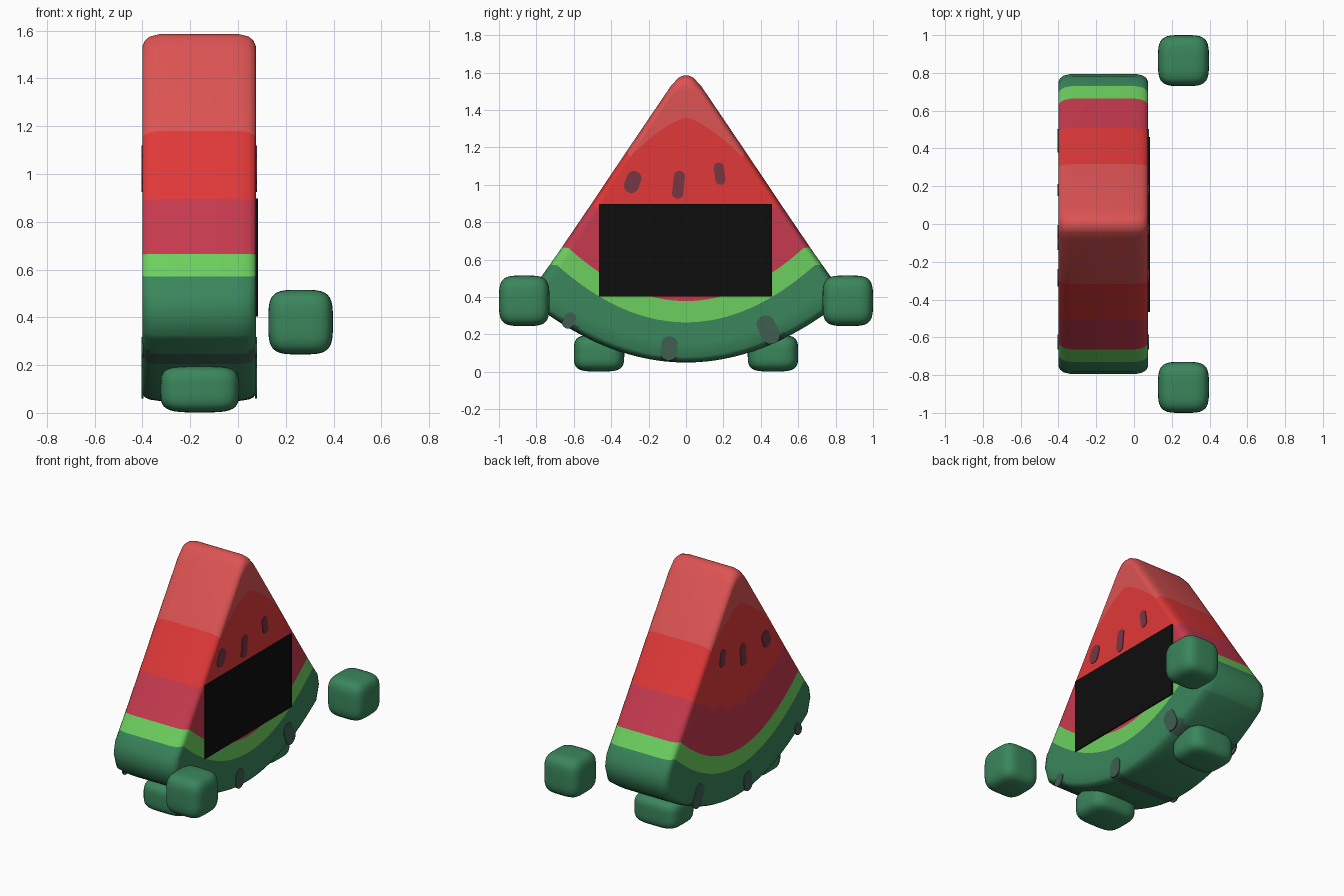
import bpy, bmesh, math
from mathutils import Matrix, Vector

cube = bpy.data.objects.get("Cube")
if cube:
    bpy.data.objects.remove(cube, do_unlink=True)


def material(name, *rgb):
    lin = [((c / 255 + 0.055) / 1.055) ** 2.4 if c > 10 else c / 255 / 12.92 for c in rgb]
    m = bpy.data.materials.new(name)
    m.use_nodes = True
    m.diffuse_color = (*lin, 1)
    m.node_tree.nodes["Principled BSDF"].inputs["Base Color"].default_value = (*lin, 1)
    return m


RIND = material("rind green", 58, 134, 92)
PITH = material("light green", 108, 208, 95)
CRIMSON = material("crimson flesh", 198, 58, 78)
RED = material("red flesh", 225, 56, 56)
SALMON = material("salmon tip", 221, 83, 83)
STRIPE = material("rind stripe", 62, 94, 82)
SEED = material("seed plum", 118, 55, 68)
BLACK = material("panel black", 13, 13, 13)


def finish(bm, name, mats, angle=40):
    bmesh.ops.recalc_face_normals(bm, faces=bm.faces)
    me = bpy.data.meshes.new(name)
    bm.to_mesh(me)
    bm.free()
    for m in mats:
        me.materials.append(m)
    ob = bpy.data.objects.new(name, me)
    bpy.context.collection.objects.link(ob)
    bpy.ops.object.select_all(action='DESELECT')
    ob.select_set(True)
    bpy.context.view_layer.objects.active = ob
    bpy.ops.object.shade_smooth_by_angle(angle=math.radians(angle))
    return ob


# Wedge: each row is a band boundary (edge y, edge z, centre z, power, ripple)
X_BACK, X_FACE = -0.4, 0.075
ROWS = [(.765, .325, .05, 2, 0), (.795, .425, .13, 2, 0), (.78, .5, .19, 2, 0),
        (.73, .57, .245, 2, 0), (.664, .665, .365, 2, 0), (.508, .895, .68, 1.6, .02),
        (.317, 1.18, 1.40, 1.4, 0), (.08, 1.53, 1.55, 2, 0), (.04, 1.572, 1.585, 2, 0)]
MATS = [RIND, PITH, CRIMSON, RED, SALMON, STRIPE]
BAND = [0, 0, 0, 1, 2, 3, 4, 4]
HALF = 32
STRIPES = [(-.65, -.57), (-.13, -.05), (.43, .53)]
CENTRE, INRADIUS = 0.62, 0.57


def point(x, inset, row, col):
    ye, ze, zc, power, ripple = ROWS[row]
    s = col / HALF - 1
    z = zc + (ze - zc) * abs(s) ** power + ripple * math.sin(s * 19) * (1 - s * s)
    k = 1 - inset / INRADIUS
    return Vector((x, ye * s * k, CENTRE + (z - CENTRE) * k))


def build_wedge():
    bm = bmesh.new()
    cols, top = 2 * HALF, len(ROWS) - 1
    # outline of the slice as (row, column) with the band colour of each segment
    loop = [((0, c), 0) for c in range(cols)]
    loop += [((r, cols), BAND[r]) for r in range(top)]
    loop += [((top, c), 4) for c in range(cols, 0, -1)]
    loop += [((r, 0), BAND[r - 1]) for r in range(top, 0, -1)]
    # rounded rim, mirrored on both faces
    rim = [(0, .03), (.01, .016), (.03, .006), (.07, 0)]
    layers = [(X_BACK + a, d) for a, d in rim] + [(X_FACE - a, d) for a, d in reversed(rim)]
    rings = []
    for i, (x, d) in enumerate(layers):
        if i in (0, len(layers) - 1):
            grid = {(r, c): bm.verts.new(point(x, d, r, c))
                    for r in range(top + 1) for c in range(cols + 1)}
            for r in range(top):
                for c in range(cols):
                    f = bm.faces.new([grid[r, c], grid[r, c + 1], grid[r + 1, c + 1], grid[r + 1, c]])
                    f.material_index = BAND[r]
            rings.append([grid[key] for key, _ in loop])
        else:
            rings.append([bm.verts.new(point(x, d, *key)) for key, _ in loop])
    for a, b in zip(rings, rings[1:]):
        for j, (key, mat) in enumerate(loop):
            k = (j + 1) % len(loop)
            f = bm.faces.new([a[j], a[k], b[k], b[j]])
            y = f.calc_center_median().y
            striped = key[0] == 0 and mat == 0 and any(lo < y < hi for lo, hi in STRIPES)
            f.material_index = 5 if striped else mat
    finish(bm, "melon_wedge", MATS)


build_wedge()


# Thin rounded plates for seeds and the stripe ends, on both faces
def capsule(name, x, y, z, w, h, tilt, mat):
    bm = bmesh.new()
    bmesh.ops.create_cone(bm, cap_ends=True, segments=24, radius1=w / 2, radius2=w / 2, depth=.008)
    for v in bm.verts:
        v.co.x += math.copysign((h - w) / 2, v.co.x)
    bm.transform(Matrix.Translation((x, y, z)) @ Matrix.Rotation(math.radians(tilt), 4, 'X')
                 @ Matrix.Rotation(math.pi / 2, 4, 'Y'))
    finish(bm, name, [mat], 30)


for side, x in (("face", X_FACE), ("back", X_BACK)):
    for i, (y, z, w, h, tilt) in enumerate([(-.285, 1.015, .08, .12, -20),
                                            (-.04, 1.0, .06, .15, -6), (.18, 1.06, .055, .12, 8)]):
        capsule(f"seed_{side}_{i + 1}", x, y, z, w, h, tilt, SEED)
    for i, (y, z, w, h, tilt) in enumerate([(-.625, .275, .065, .09, -30),
                                            (-.09, .125, .09, .13, -5), (.44, .225, .1, .16, 25)]):
        capsule(f"stripe_end_{side}_{i + 1}", x, y, z, w, h, tilt, STRIPE)

# Black face panel
bm = bmesh.new()
bmesh.ops.create_cube(bm, size=1)
bm.transform(Matrix.Translation((X_FACE + .004, -.003, .65)) @ Matrix.Diagonal((.009, .925, .495, 1)))
finish(bm, "face_panel", [BLACK])


# Hands and feet: softly rounded blocks
def soft_block(name, centre, radii, n=4):
    bm = bmesh.new()
    bmesh.ops.create_cube(bm, size=2)
    bmesh.ops.subdivide_edges(bm, edges=bm.edges[:], cuts=11, use_grid_fill=True)
    for v in bm.verts:
        p = v.co / sum(abs(c) ** n for c in v.co) ** (1 / n)
        v.co = Vector(centre) + Vector(a * b for a, b in zip(p, radii))
    finish(bm, name, [RIND])


for side, s in (("front", -1), ("rear", 1)):
    soft_block(f"{side}_hand", (.262, s * .865, .38), (.135, .135, .135))
    soft_block(f"{side}_foot", (-.16, s * .465, .1), (.165, .135, .098))
